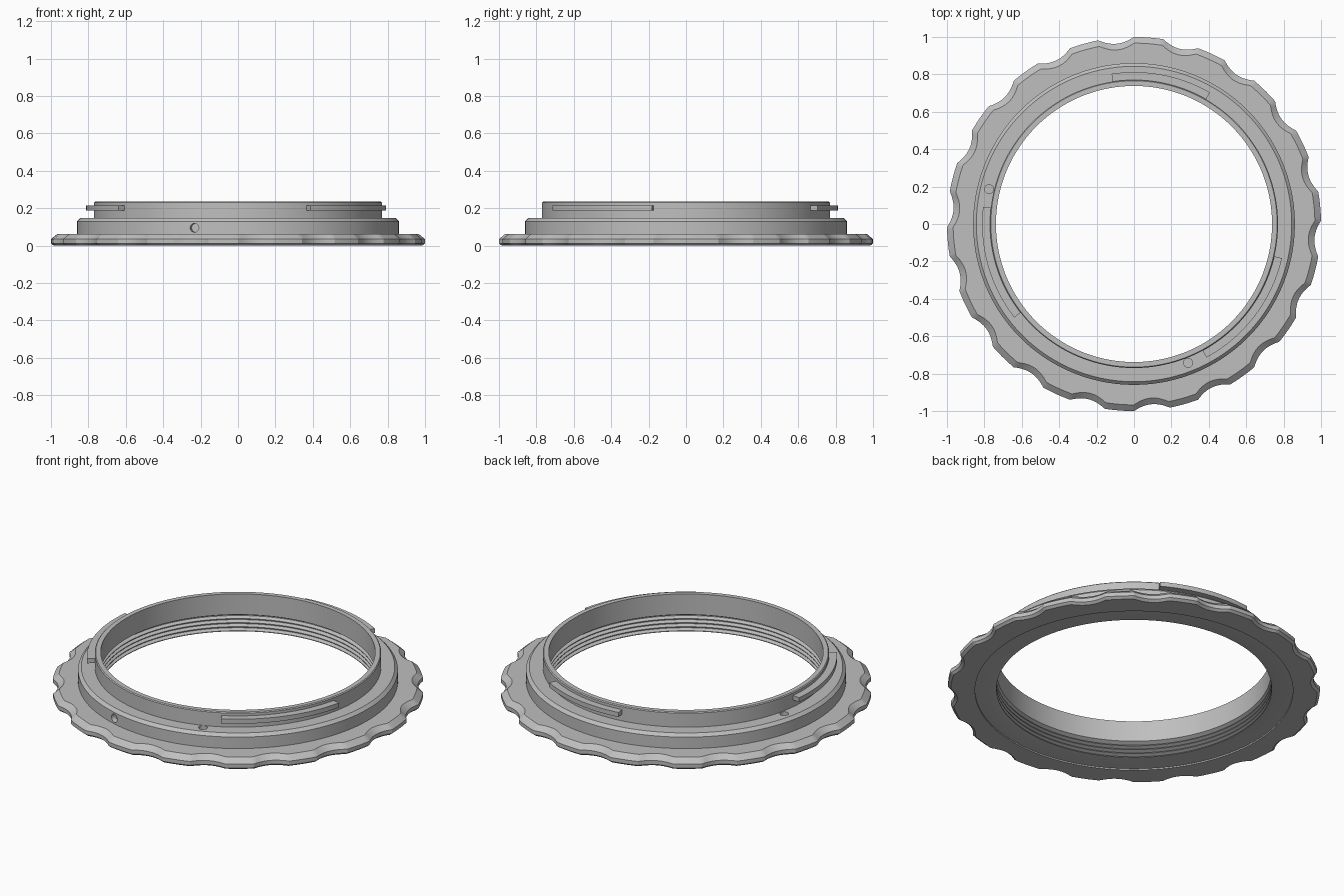
import bpy
import bmesh
from math import radians, cos, sin, pi
from mathutils import Matrix, Vector

if "Cube" in bpy.data.objects:
    bpy.data.objects.remove(bpy.data.objects["Cube"], do_unlink=True)

metal = bpy.data.materials.new("satin grey metal")
metal.use_nodes = True
GREY = (0.52, 0.52, 0.52, 1)
metal.diffuse_color = GREY
metal.node_tree.nodes["Principled BSDF"].inputs["Base Color"].default_value = GREY


def add_object(name, bm):
    bmesh.ops.recalc_face_normals(bm, faces=bm.faces)
    mesh = bpy.data.meshes.new(name)
    bm.to_mesh(mesh)
    bm.free()
    mesh.materials.append(metal)
    obj = bpy.data.objects.new(name, mesh)
    bpy.context.collection.objects.link(obj)
    return obj


def select(obj):
    bpy.ops.object.select_all(action='DESELECT')
    obj.select_set(True)
    bpy.context.view_layer.objects.active = obj


def smooth(obj):
    select(obj)
    bpy.ops.object.shade_smooth_by_angle(angle=radians(25))


def revolve(name, profile, start=0, end=360, steps=360, dent=None):
    """Sweep a closed (radius, z) profile about z; dent(angle) pulls in outer points."""
    bm = bmesh.new()
    full = end - start == 360
    rings = []
    for i in range(steps if full else steps + 1):
        deg = start + (end - start) * i / steps
        a = radians(deg)
        ring = []
        for r, z in profile:
            if dent and r > 0.9:
                r -= dent(deg)
            ring.append(bm.verts.new((r * cos(a), r * sin(a), z)))
        rings.append(ring)
    n = len(profile)
    pairs = list(zip(rings, rings[1:]))
    if full:
        pairs.append((rings[-1], rings[0]))
    else:
        bm.faces.new(rings[0])
        bm.faces.new(rings[-1])
    for a, b in pairs:
        for j in range(n):
            k = (j + 1) % n
            bm.faces.new((a[j], b[j], b[k], a[k]))
    return add_object(name, bm)


# Scalloped grip flange: 18 shallow finger notches
def notch(deg):
    t = (deg - 15.5 + 10) % 20 - 10
    return 0.032 * max(0, 1 - (t / 5.5) ** 2)


grip = revolve("grip_flange", [
    (0.855, 0), (0.985, 0), (1.0, 0.012), (1.0, 0.035),
    (0.967, 0.062), (0.855, 0.062)], dent=notch)
smooth(grip)

# Stepped mount body with internal thread
thread = [(0.738, 0.112)]
for i in range(4):
    z = 0.108 - i * 0.024
    thread += [(0.76, z - 0.008), (0.76, z - 0.012), (0.74, z - 0.02), (0.74, z - 0.024)]
body = revolve("mount_body", [
    (0.765, 0.008), (0.86, 0.008), (0.86, 0.13), (0.843, 0.147),
    (0.77, 0.147), (0.77, 0.23), (0.765, 0.235), (0.738, 0.235)] + thread)


# Shallow pin holes on the shoulder and one in its side
def drill(target, position, axis, radius, depth):
    bm = bmesh.new()
    turn = Vector(axis).to_track_quat('Z', 'Y').to_matrix().to_4x4()
    bmesh.ops.create_cone(bm, cap_ends=True, segments=24, radius1=radius,
                          radius2=radius, depth=depth * 2,
                          matrix=Matrix.Translation(position) @ turn)
    cutter = add_object("hole_cutter", bm)
    cutter.hide_render = True
    mod = target.modifiers.new("hole", 'BOOLEAN')
    mod.operation = 'DIFFERENCE'
    mod.solver = 'EXACT'
    mod.object = cutter
    select(target)
    bpy.ops.object.modifier_apply(modifier=mod.name)
    bpy.data.objects.remove(cutter, do_unlink=True)


for deg in (166.5, 291.3):
    a = radians(deg)
    drill(body, (0.797 * cos(a), 0.797 * sin(a), 0.147), (0, 0, 1), 0.024, 0.03)
a = radians(254.3)
drill(body, (0.86 * cos(a), 0.86 * sin(a), 0.095), (cos(a), sin(a), 0), 0.024, 0.03)
smooth(body)

# Bayonet tabs around the neck
for name, start, end in (("front_left_tab", -61.5, -13),
                         ("back_tab", 60, 98.5),
                         ("right_tab", 173.5, 218)):
    tab = revolve(name, [(0.76, 0.187), (0.812, 0.187), (0.812, 0.214), (0.76, 0.214)],
                  start, end, 48)
    smooth(tab)
